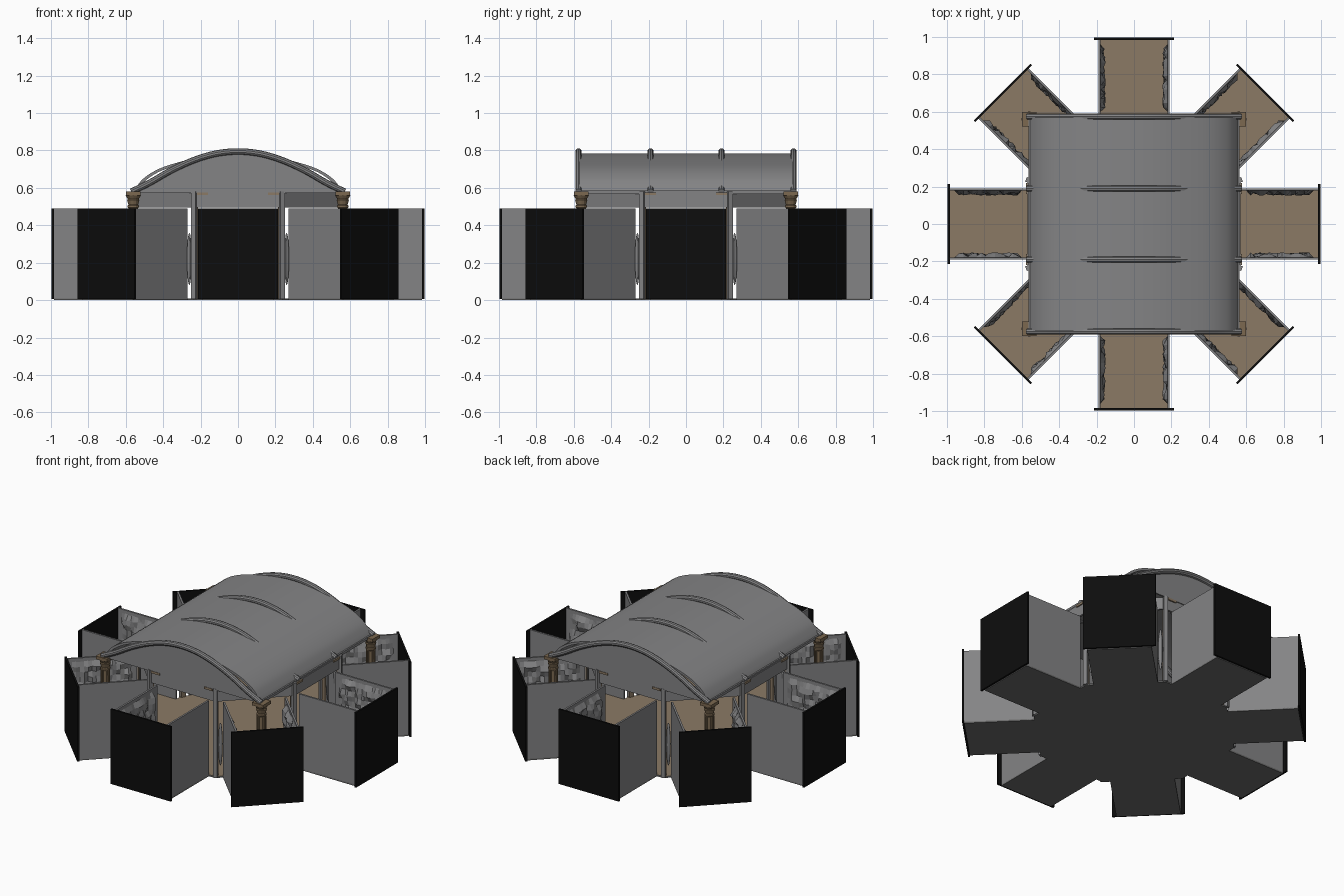
import bpy, bmesh, math, random
from mathutils import Matrix, Vector

if "Cube" in bpy.data.objects:
    bpy.data.objects.remove(bpy.data.objects["Cube"])

random.seed(4)
WALL_H, R_IN, R_OUT, HALF = 0.49, 0.57, 0.985, 0.19
CORNER = R_IN * math.tan(math.radians(22.5))


def material(name, color):
    m = bpy.data.materials.new(name)
    m.diffuse_color = (*color, 1)
    m.use_nodes = True
    m.node_tree.nodes["Principled BSDF"].inputs["Base Color"].default_value = m.diffuse_color
    return m


GREY = material("stone_grey", (0.23, 0.23, 0.235))
DARK = material("underside_grey", (0.15, 0.15, 0.15))
BLACK = material("black", (0.004, 0.004, 0.004))
TAN = material("tan_floor", (0.26, 0.195, 0.13))
BROWN = material("column_brown", (0.20, 0.14, 0.08))


def finish(name, bm, mats, smooth=False):
    bmesh.ops.recalc_face_normals(bm, faces=bm.faces)
    me = bpy.data.meshes.new(name)
    bm.to_mesh(me)
    bm.free()
    for m in mats:
        me.materials.append(m)
    ob = bpy.data.objects.new(name, me)
    bpy.context.collection.objects.link(ob)
    if smooth:
        bpy.ops.object.select_all(action='DESELECT')
        ob.select_set(True)
        bpy.context.view_layer.objects.active = ob
        bpy.ops.object.shade_smooth_by_angle(angle=math.radians(35))
    return ob


def box(bm, lo, hi, rot=Matrix()):
    lo, hi = Vector(lo), Vector(hi)
    m = rot @ Matrix.Translation((lo + hi) / 2) @ Matrix.Diagonal((*(hi - lo), 1))
    bmesh.ops.create_cube(bm, size=1, matrix=m)


def turn(i):
    return Matrix.Rotation(i * math.pi / 4, 4, 'Z')


def prism(bm, pts, direction):
    face = bm.faces.new([bm.verts.new(p) for p in pts])
    out = bmesh.ops.extrude_face_region(bm, geom=[face])["geom"]
    bmesh.ops.translate(bm, vec=direction,
                        verts=[v for v in out if isinstance(v, bmesh.types.BMVert)])


def lathe(bm, profile, center, sides):
    rings = [[bm.verts.new((center[0] + r * math.cos(2 * math.pi * k / sides),
                            center[1] + r * math.sin(2 * math.pi * k / sides), z))
              for k in range(sides)] for r, z in profile]
    for a, b in zip(rings, rings[1:]):
        for k in range(sides):
            j = (k + 1) % sides
            bm.faces.new((a[k], a[j], b[j], b[k]))
    bm.faces.new(rings[0])
    bm.faces.new(rings[-1])


# Star-shaped floor: tan on top, dark below
bm = bmesh.new()
star = []
for i in range(8):
    for p in ((R_IN, -CORNER), (R_IN, -HALF), (R_OUT, -HALF), (R_OUT, HALF), (R_IN, HALF)):
        star.append(turn(i) @ Vector((*p, 0)))
prism(bm, star, (0, 0, 0.01))
bm.normal_update()
for f in bm.faces:
    f.material_index = 0 if f.calc_center_median().z > 0.009 else 1
finish("star_floor", bm, [TAN, DARK])

# Eight open bays: side walls, black end panels and header beams
walls, ends, heads, relief, posts, strips, leaves = (bmesh.new() for _ in range(7))
for i in range(8):
    T = turn(i)
    for s in (-1, 1):
        y0, y1 = sorted((s * (HALF - 0.012), s * HALF))
        box(walls, (R_IN, y0, 0.005), (R_OUT, y1, WALL_H), T)
        # Carved relief on the inside of the walls
        nx, nz = 15, 8
        g = [[relief.verts.new(T @ Vector((
            0.6 + 0.36 * a / nx,
            s * (HALF - 0.011 - (random.uniform(0, 0.028) if 0 < a < nx and 0 < b < nz else 0)),
            0.2 + 0.27 * b / nz))) for b in range(nz + 1)] for a in range(nx + 1)]
        for a in range(nx):
            for b in range(nz):
                relief.faces.new((g[a][b], g[a + 1][b], g[a + 1][b + 1], g[a][b + 1]))
        # Tall narrow ornaments beside the diagonal openings
        if i % 2:
            m = T @ Matrix.Translation((R_IN + 0.004, s * (CORNER - 0.03), 0.22)) \
                @ Matrix.Diagonal((0.012, 0.014, 0.14, 1))
            bmesh.ops.create_uvsphere(leaves, u_segments=10, v_segments=8, radius=1, matrix=m)
    box(ends, (R_OUT, -0.215, 0.005), (R_OUT + 0.012, 0.215, WALL_H), T)
    box(heads, (R_IN - 0.012, -CORNER, 0.495), (R_IN, CORNER, 0.575), T)
    # Posts at the corners of the hall with an inner tan strip
    C = T @ Matrix.Rotation(math.pi / 8, 4, 'Z')
    rc = R_IN / math.cos(math.pi / 8)
    box(posts, (rc - 0.016, -0.013, 0.005), (rc + 0.008, 0.013, 0.58), C)
    box(strips, (rc - 0.022, -0.016, 0.01), (rc - 0.015, 0.016, 0.57), C)
finish("bay_walls", walls, [GREY])
finish("bay_end_panels", ends, [BLACK])
finish("header_beams", heads, [GREY])
finish("wall_reliefs", relief, [GREY])
finish("corner_posts", posts, [GREY])
finish("post_strips", strips, [TAN])
finish("opening_ornaments", leaves, [GREY], True)

# Small tan brackets under the gables
bm = bmesh.new()
for i in range(0, 8, 2):
    for s in (-1, 1):
        y = s * 0.19
        box(bm, (R_IN, y - 0.03, 0.562), (R_IN + 0.008, y + 0.03, 0.576), turn(i))
finish("gable_brackets", bm, [TAN])

# Four fluted columns with flared capitals
bm = bmesh.new()
for x in (-0.56, 0.56):
    for y in (-0.56, 0.56):
        lathe(bm, [(0.038, 0.01), (0.038, 0.03), (0.028, 0.045), (0.024, 0.49), (0.03, 0.495),
                   (0.03, 0.505), (0.026, 0.51), (0.033, 0.535), (0.029, 0.54), (0.042, 0.562)],
              (x, y), 12)
        box(bm, (x - 0.04, y - 0.04, 0.56), (x + 0.04, y + 0.04, 0.58))
        for k in range(12):
            R = Matrix.Translation((x, y, 0)) @ Matrix.Rotation(k * math.pi / 6, 4, 'Z')
            box(bm, (0.02, -0.003, 0.045), (0.029, 0.003, 0.49), R)
finish("corner_columns", bm, [BROWN])


def smooth_curve(pts, n=6):
    """Catmull-Rom through a half profile mirrored across x."""
    full = [(-x, z) for x, z in reversed(pts[1:])] + pts
    v = [Vector(p) for p in full]
    v = [2 * v[0] - v[1]] + v + [2 * v[-1] - v[-2]]
    out = []
    for a, b, c, d in zip(v, v[1:], v[2:], v[3:]):
        for k in range(n):
            t = k / n
            out.append(0.5 * (2 * b + (c - a) * t + (2 * a - 5 * b + 4 * c - d) * t * t
                              + (3 * b - a - 3 * c + d) * t ** 3))
    return out + [v[-2]]


# Barrel roof shell
roof = smooth_curve([(0, 0.785), (0.15, 0.775), (0.3, 0.742), (0.42, 0.703),
                     (0.5, 0.655), (0.54, 0.61), (0.56, 0.578)], 4)
inner = [Vector((p.x * 0.98, max(0.576, p.y - 0.012))) for p in roof]
bm = bmesh.new()
prof = [Vector((p.x, -0.57, p.y)) for p in roof + inner[::-1]]
prism(bm, prof, (0, 1.14, 0))
finish("barrel_roof", bm, [GREY], True)

# Arched ribs and the gable panels beneath the end ribs
arch = smooth_curve([(0, 0.795), (0.12, 0.783), (0.24, 0.747), (0.36, 0.692),
                     (0.47, 0.629), (0.57, 0.58)], 5)
bm = bmesh.new()
for y in (-0.575, -0.19, 0.19, 0.575):
    rings = []
    for k, p in enumerate(arch):
        d = (arch[min(k + 1, len(arch) - 1)] - arch[max(k - 1, 0)]).normalized()
        rings.append([bm.verts.new((p.x - d.y * 0.017 * math.cos(a), y + 0.017 * math.sin(a),
                                    p.y + d.x * 0.017 * math.cos(a)))
                      for a in (2 * math.pi * j / 10 for j in range(10))])
    for a, b in zip(rings, rings[1:]):
        for j in range(10):
            bm.faces.new((a[j], a[(j + 1) % 10], b[(j + 1) % 10], b[j]))
    bm.faces.new(rings[0])
    bm.faces.new(rings[-1])
finish("roof_ribs", bm, [GREY], True)

bm = bmesh.new()
for y in (-0.575, 0.565):
    prism(bm, [Vector((p.x, y, p.y)) for p in arch]
          + [Vector((0.55, y, 0.573)), Vector((-0.55, y, 0.573))], (0, 0.01, 0))
finish("gable_panels", bm, [GREY])

# Eave rails along both long sides
bm = bmesh.new()
for s in (-1, 1):
    x0, x1 = sorted((s * 0.545, s * 0.565))
    box(bm, (x0, -0.57, 0.568), (x1, 0.57, 0.585))
finish("eave_rails", bm, [GREY])
